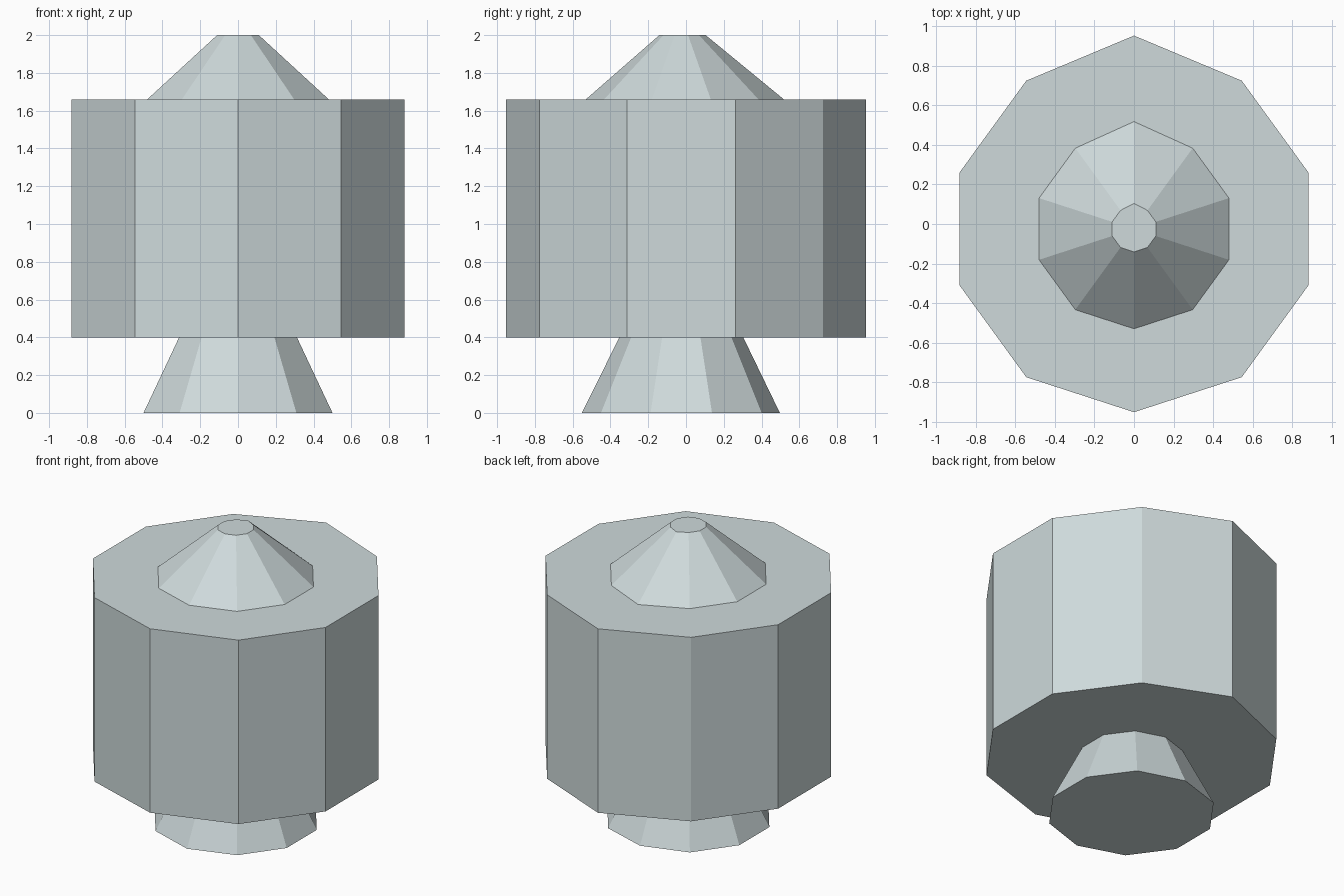
import bpy, bmesh, math

if "Cube" in bpy.data.objects:
    bpy.data.objects.remove(bpy.data.objects["Cube"])

SIDES = 10
CY = -0.025  # shared axis, slightly forward of the bounding-box centre

mat = bpy.data.materials.new("pale grey")
mat.diffuse_color = (0.62, 0.70, 0.71, 1.0)
mat.use_nodes = True
mat.node_tree.nodes["Principled BSDF"].inputs["Base Color"].default_value = mat.diffuse_color


def ring(bm, radius, z, back):
    """Ten-sided ring; its rear corner (+y) sits at y = back."""
    verts = []
    for i in range(SIDES):
        a = math.pi / 2 + i * 2 * math.pi / SIDES
        y = back if i == 0 else CY + radius * math.sin(a)
        verts.append(bm.verts.new((radius * math.cos(a), y, z)))
    return verts


def frustum(name, low, high):
    """Closed flat-sided part between two rings (radius, z, back corner y)."""
    bm = bmesh.new()
    a, b = ring(bm, *low), ring(bm, *high)
    for i in range(SIDES):
        j = (i + 1) % SIDES
        bm.faces.new((a[i], a[j], b[j], b[i]))
    bm.faces.new(a[::-1])
    bm.faces.new(b)
    bmesh.ops.recalc_face_normals(bm, faces=bm.faces[:])
    mesh = bpy.data.meshes.new(name)
    bm.to_mesh(mesh)
    bm.free()
    mesh.materials.append(mat)
    obj = bpy.data.objects.new(name, mesh)
    bpy.context.collection.objects.link(obj)
    return obj


# Flared foot, drum body and truncated cone cap
frustum("flared_base", (0.526, 0.0, 0.497), (0.328, 0.4, 0.303))
frustum("drum_body", (0.927, 0.4, 0.953), (0.927, 1.66, 0.953))
frustum("cone_cap", (0.505, 1.66, 0.518), (0.116, 2.0, 0.104))
